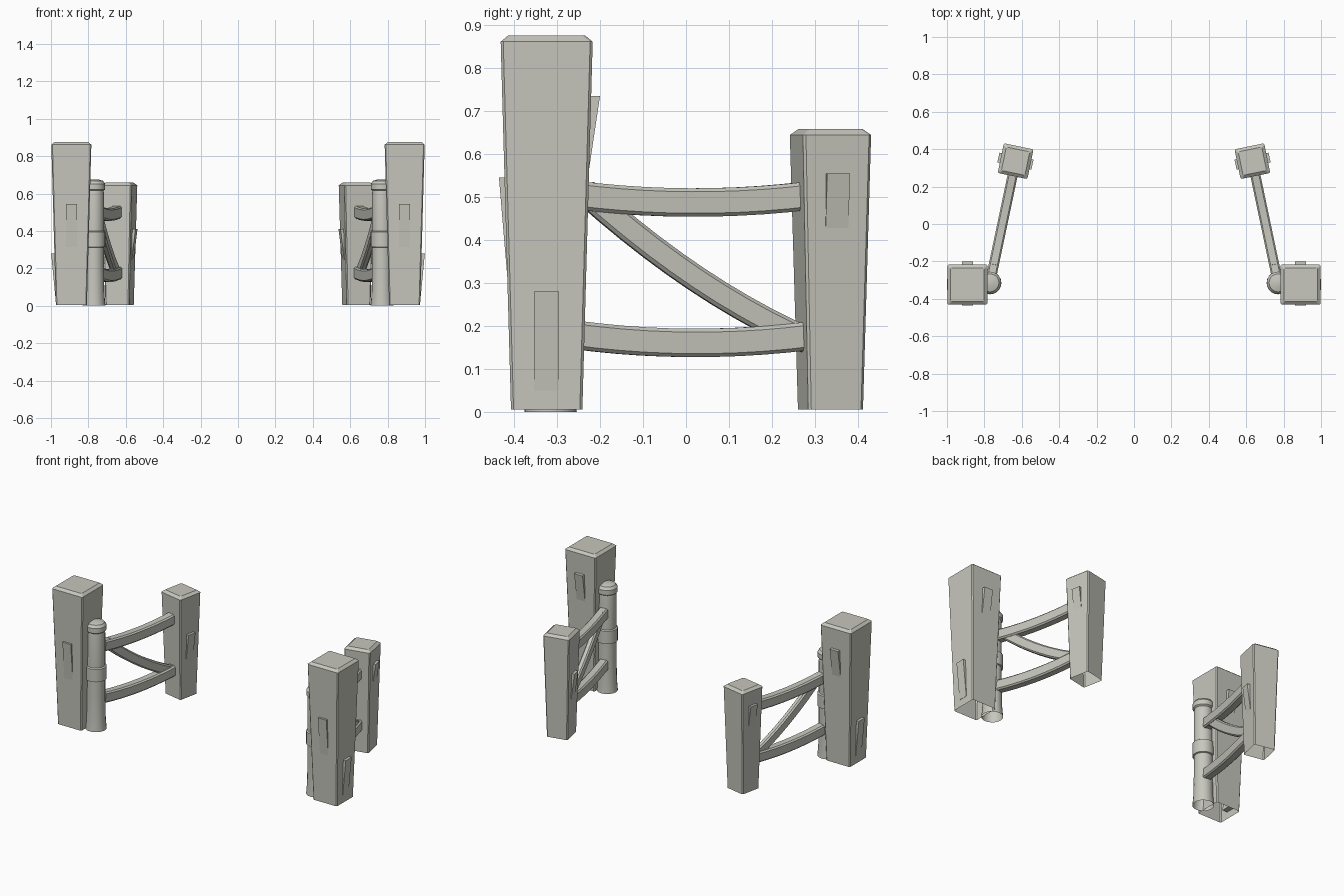
import bpy, bmesh, math
from mathutils import Vector, Matrix

cube = bpy.data.objects.get("Cube")
if cube:
    bpy.data.objects.remove(cube, do_unlink=True)

STONE = (0.57, 0.57, 0.515, 1)
mat = bpy.data.materials.new("pale_stone_grey")
mat.use_nodes = True
mat.diffuse_color = STONE
mat.node_tree.nodes["Principled BSDF"].inputs["Base Color"].default_value = STONE

TALL = Vector((-0.891, -0.324, 0))
REAR = Vector((-0.633, 0.336, 0))
ROUND = Vector((-0.77, -0.315, 0))
LEAN = math.radians(-11.7)   # the fence line runs at this angle


def loft(name, rings, matrix, cap_start=True, cap_end=True, smooth=False):
    """Skin a list of point rings, place it and mirror it to the other side."""
    bm = bmesh.new()
    loops = [[bm.verts.new(matrix @ Vector(p)) for p in ring] for ring in rings]
    n = len(loops[0])
    for a, b in zip(loops, loops[1:]):
        for i in range(n):
            j = (i + 1) % n
            bm.faces.new((a[i], a[j], b[j], b[i]))
    if cap_start:
        bm.faces.new(loops[0][::-1])
    if cap_end:
        bm.faces.new(loops[-1])
    bmesh.ops.recalc_face_normals(bm, faces=bm.faces)
    mesh = bpy.data.meshes.new(name)
    bm.to_mesh(mesh)
    bm.free()
    mesh.materials.append(mat)
    obj = bpy.data.objects.new(name, mesh)
    bpy.context.collection.objects.link(obj)
    if smooth:
        bpy.ops.object.select_all(action="DESELECT")
        obj.select_set(True)
        bpy.context.view_layer.objects.active = obj
        bpy.ops.object.shade_smooth_by_angle(angle=math.radians(32))
    obj.modifiers.new("other_side", "MIRROR")
    return obj


def chamfered(hx, hy, c):
    """Rectangle with cut corners, as 2D points."""
    return [(hx, -hy + c), (hx, hy - c), (hx - c, hy), (-hx + c, hy),
            (-hx, hy - c), (-hx, -hy + c), (-hx + c, -hy), (hx - c, -hy)]


def square_post(name, centre, angle, foot, head, height):
    levels = [(0.005, foot), (height - 0.014, head), (height, head - 0.017)]
    rings = [[(x, y, z) for x, y in chamfered(h, h, 0.006)] for z, h in levels]
    loft(name, rings, Matrix.Translation(centre) @ Matrix.Rotation(angle, 4, "Z"),
         cap_start=False)


def wedge(name, centre, angle, top, bottom, half=0.029):
    """Slanted plate on a post face; top and bottom are (distance out, height)."""
    rings = []
    for out, z in (bottom, top):
        rings.append([(out, -half, z), (out, half, z),
                      (out - 0.035, half, z), (out - 0.035, -half, z)])
    loft(name, rings, Matrix.Translation(centre) @ Matrix.Rotation(angle, 4, "Z"))


def rail(name, start, end, sag, half_width, half_height, steps=10):
    """Sagging bar along the fence line; start and end are (y, z)."""
    rings = []
    dy, dz = end[0] - start[0], end[1] - start[1]
    for i in range(steps + 1):
        t = i / steps
        y = start[0] + dy * t
        z = start[1] + dz * t - 4 * sag * t * (1 - t)
        slope = math.atan2(dz - 4 * sag * (1 - 2 * t), dy)
        x = ROUND.x + (REAR.x - ROUND.x) * (y - ROUND.y) / (REAR.y - ROUND.y)
        ring = []
        for u, v in chamfered(half_width, half_height, 0.008):
            along = -v * math.sin(slope)
            ring.append((x + u * math.cos(LEAN) - along * math.sin(LEAN),
                         y + u * math.sin(LEAN) + along * math.cos(LEAN),
                         z + v * math.cos(slope)))
        rings.append(ring)
    loft(name, rings, Matrix(), smooth=True)


# Square posts
square_post("tall_posts", TALL, 0, 0.083, 0.107, 0.875)
square_post("rear_posts", REAR, LEAN, 0.065, 0.081, 0.658)

# Slanted plates on the post faces
quarter = math.pi / 2
wedge("tall_post_front_plates", TALL, -quarter, (0.111, 0.545), (0.088, 0.27))
wedge("tall_post_back_plates", TALL, quarter, (0.124, 0.735), (0.089, 0.5))
wedge("tall_post_outer_plates", TALL, math.pi, (0.108, 0.28), (0.086, 0.05))
wedge("rear_post_outer_plates", REAR, math.pi + LEAN, (0.094, 0.555), (0.073, 0.41), 0.027)
wedge("rear_post_inner_plates", REAR, LEAN, (0.092, 0.41), (0.066, 0.2), 0.027)

# Round posts with a middle band and a domed cap
profile = [(0.061, 0), (0.056, 0.06), (0.053, 0.2), (0.053, 0.312),
           (0.061, 0.315), (0.061, 0.395), (0.053, 0.4), (0.053, 0.6),
           (0.051, 0.615), (0.06, 0.622), (0.06, 0.652), (0.048, 0.668),
           (0.02, 0.676)]
sides = 20
rings = [[(r * math.cos(math.tau * k / sides), r * math.sin(math.tau * k / sides), z)
          for k in range(sides)] for r, z in profile]
loft("round_posts", rings, Matrix.Translation(ROUND), cap_start=False, smooth=True)

# Sagging rails and the diagonal brace between them
rail("upper_rails", (-0.265, 0.505), (0.285, 0.503), 0.017, 0.027, 0.033)
rail("lower_rails", (-0.265, 0.18), (0.285, 0.177), 0.018, 0.027, 0.033)
rail("diagonal_braces", (-0.235, 0.512), (0.285, 0.165), 0.03, 0.018, 0.03)
